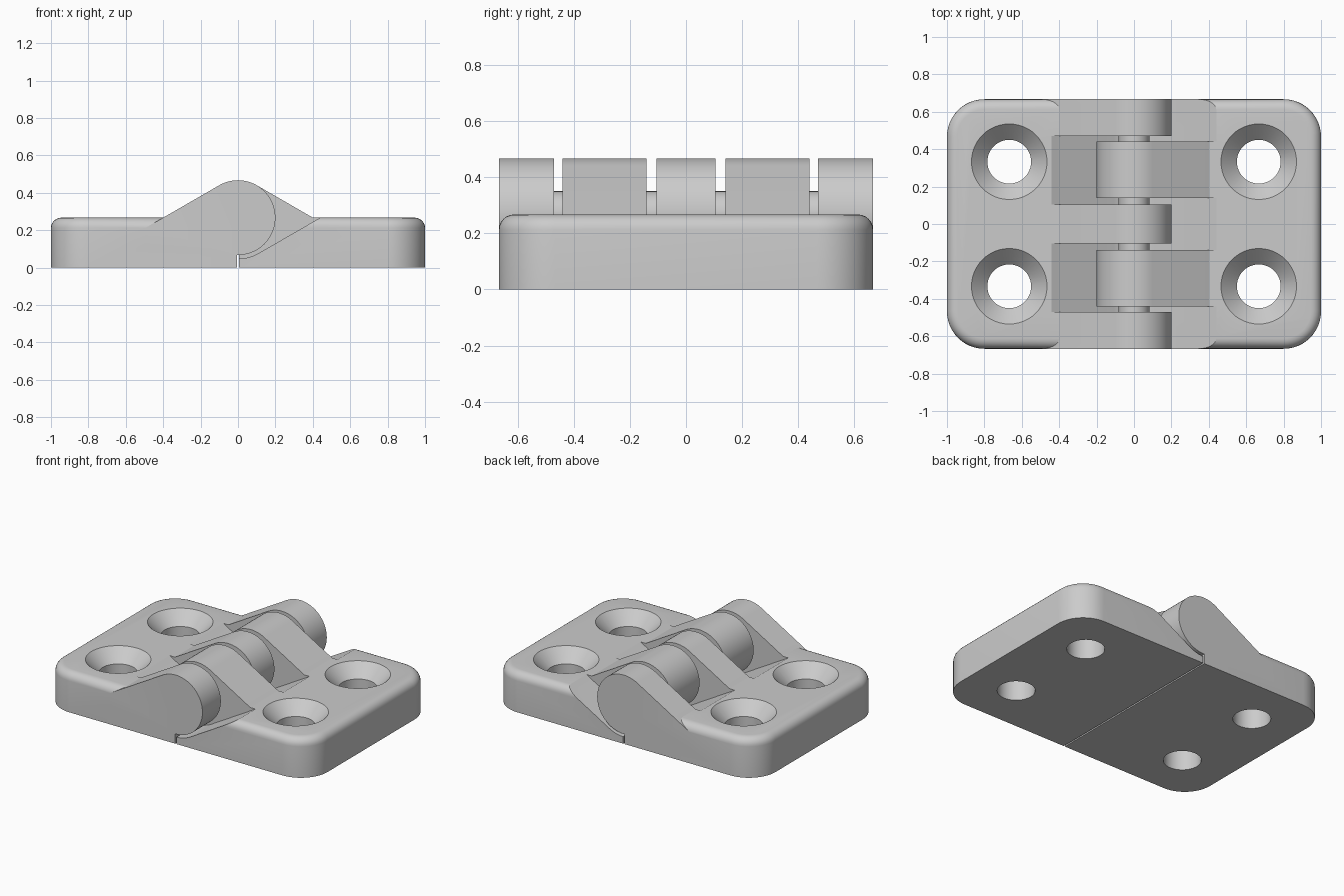
import bpy, bmesh, math
from mathutils import Matrix, Vector

if "Cube" in bpy.data.objects:
    bpy.data.objects.remove(bpy.data.objects["Cube"], do_unlink=True)

HALF_Y, PLATE_Z = 0.667, 0.267      # plate half depth and thickness
AXIS_Z, KNUCKLE_R, POCKET_R = 0.267, 0.2, 0.22
GAP = 0.005                         # half the gap between the leaves
SLOPE = math.tan(math.radians(30))

grey = bpy.data.materials.new("hinge grey")
grey.use_nodes = True
colour = (0.6, 0.6, 0.6, 1)
grey.diffuse_color = colour
grey.node_tree.nodes["Principled BSDF"].inputs["Base Color"].default_value = colour


def make_object(name, bm):
    bmesh.ops.recalc_face_normals(bm, faces=bm.faces)
    mesh = bpy.data.meshes.new(name)
    bm.to_mesh(mesh)
    bm.free()
    mesh.materials.append(grey)
    obj = bpy.data.objects.new(name, mesh)
    bpy.context.collection.objects.link(obj)
    return obj


def activate(obj):
    bpy.ops.object.select_all(action='DESELECT')
    obj.select_set(True)
    bpy.context.view_layer.objects.active = obj


def combine(obj, tool, operation):
    mod = obj.modifiers.new(operation, 'BOOLEAN')
    mod.object, mod.operation, mod.solver = tool, operation, 'EXACT'
    activate(obj)
    bpy.ops.object.modifier_apply(modifier=mod.name)
    bpy.data.objects.remove(tool, do_unlink=True)


def arc(radius, start, end, steps):
    angles = [math.radians(start + (end - start) * i / steps) for i in range(steps + 1)]
    return [(radius * math.cos(a), AXIS_Z + radius * math.sin(a)) for a in angles]


def extrude_profile(name, points, side, y0, y1):
    """Extrude an x-z profile along y; it is drawn for the -x leaf and side=1 flips it."""
    bm = bmesh.new()
    face = bm.faces.new([bm.verts.new((-side * x, y0, z)) for x, z in points])
    out = bmesh.ops.extrude_face_region(bm, geom=[face])
    moved = [g for g in out["geom"] if isinstance(g, bmesh.types.BMVert)]
    bmesh.ops.translate(bm, verts=moved, vec=(0, y1 - y0, 0))
    return make_object(name, bm)


def rounded_plate(name):
    bm = bmesh.new()
    bmesh.ops.create_cube(bm, size=1, matrix=Matrix.Translation((0, 0, PLATE_Z / 2))
                          @ Matrix.Diagonal((2, 2 * HALF_Y, PLATE_Z, 1)))
    upright = [e for e in bm.edges if abs(e.verts[0].co.z - e.verts[1].co.z) > 0.1]
    bmesh.ops.bevel(bm, geom=upright, offset=0.2, segments=12, profile=0.5, affect='EDGES')
    rim = [e for e in bm.edges if all(v.co.z > PLATE_Z - 0.001 for v in e.verts)]
    bmesh.ops.bevel(bm, geom=rim, offset=0.055, segments=6, profile=0.5, affect='EDGES')
    return make_object(name, bm)


def screw_cutter(x, y):
    # Straight bore that opens into a conical countersink
    bm = bmesh.new()
    rings = []
    for radius, z in ((0.117, -0.1), (0.117, PLATE_Z - 0.085), (0.202, PLATE_Z), (0.302, PLATE_Z + 0.1)):
        rings.append([bm.verts.new((x + radius * math.cos(a), y + radius * math.sin(a), z))
                      for a in (math.tau * i / 48 for i in range(48))])
    for low, high in zip(rings, rings[1:]):
        for i in range(48):
            j = (i + 1) % 48
            bm.faces.new((low[i], low[j], high[j], high[i]))
    bm.faces.new(rings[0])
    bm.faces.new(rings[-1])
    return make_object("screw_cutter", bm)


# Knuckle: round barrel with a tangent ramp running down into the plate
tangent_x = -KNUCKLE_R / 2
tangent_z = AXIS_Z + KNUCKLE_R * math.cos(math.radians(30))
ramp_x = -0.49
knuckle_profile = arc(KNUCKLE_R, -120, 120, 48) + [
    (ramp_x, tangent_z + (ramp_x - tangent_x) * SLOPE), (ramp_x, 0.1)]

# Pocket: clearance for the opposite knuckle, with a matching ramp
pocket_arc = arc(POCKET_R, -90, -120, 8)
px, pz = pocket_arc[-1]
top = 0.7
pocket_profile = pocket_arc + [(px - (top - pz) / SLOPE, top), (0.5, top), (0.5, pocket_arc[0][1])]


def build_leaf(name, side, knuckle_y, pockets):
    leaf = rounded_plate(name)
    edge = -GAP
    other_half = [(edge, -1), (2, -1), (2, 1), (edge, 1)]
    combine(leaf, extrude_profile("half_cutter", other_half, side, -1, 1), 'DIFFERENCE')
    combine(leaf, extrude_profile("knuckles", knuckle_profile, side, -knuckle_y, knuckle_y), 'UNION')
    for y0, y1 in pockets:
        combine(leaf, extrude_profile("pocket_cutter", pocket_profile, side, y0, y1), 'DIFFERENCE')
    for y in (-0.333, 0.333):
        combine(leaf, screw_cutter(side * 0.667, y), 'DIFFERENCE')
    activate(leaf)
    bpy.ops.object.shade_smooth_by_angle(angle=math.radians(25))
    return leaf


# Leaf with three knuckles and leaf with two knuckles
build_leaf("right_leaf", -1, HALF_Y, [(-0.47, -0.105), (0.105, 0.47)])
build_leaf("left_leaf", 1, 0.5, [(-0.8, -0.44), (-0.14, 0.14), (0.44, 0.8)])

# Hinge pin through all knuckles
bm = bmesh.new()
bmesh.ops.create_cone(bm, cap_ends=True, segments=40, radius1=0.083, radius2=0.083, depth=1.1,
                      matrix=Matrix.Translation((0, 0, AXIS_Z)) @ Matrix.Rotation(math.pi / 2, 4, 'X'))
pin = make_object("hinge_pin", bm)
activate(pin)
bpy.ops.object.shade_smooth_by_angle(angle=math.radians(25))
